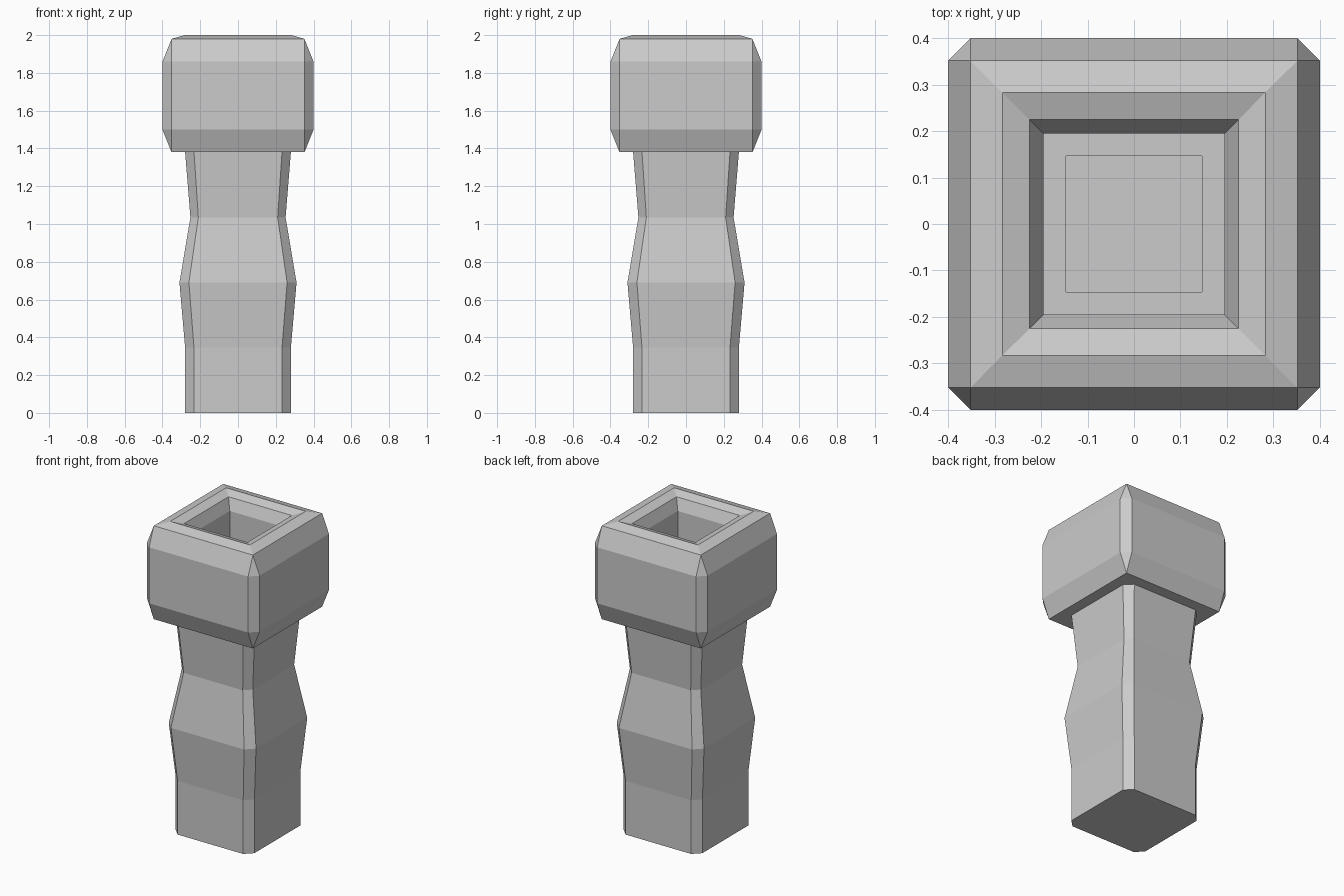
import bpy
import bmesh

if "Cube" in bpy.data.objects:
    bpy.data.objects.remove(bpy.data.objects["Cube"])


def loft(name, rings):
    """Stack chamfered square rings (z, half width, half flat length) into a capped solid."""
    bm = bmesh.new()
    loops = []
    for z, h, c in rings:
        pts = [(h, -c), (h, c), (c, h), (-c, h), (-h, c), (-h, -c), (-c, -h), (c, -h)]
        loops.append([bm.verts.new((x, y, z)) for x, y in pts])
    for a, b in zip(loops, loops[1:]):
        for i in range(8):
            j = (i + 1) % 8
            bm.faces.new((a[i], a[j], b[j], b[i]))
    bm.faces.new(loops[0][::-1])
    bm.faces.new(loops[-1])
    # square rings have doubled corners, so weld them
    bmesh.ops.remove_doubles(bm, verts=bm.verts[:], dist=0.0005)
    bmesh.ops.recalc_face_normals(bm, faces=bm.faces[:])
    mesh = bpy.data.meshes.new(name)
    bm.to_mesh(mesh)
    bm.free()
    obj = bpy.data.objects.new(name, mesh)
    bpy.context.collection.objects.link(obj)
    return obj


def square(z, h):
    return (z, h, h)


# wavy chamfered shaft
loft("shaft", [
    (0.0, 0.28, 0.233),
    (0.345, 0.28, 0.233),
    (0.69, 0.31, 0.26),
    (1.035, 0.252, 0.21),
    (1.38, 0.28, 0.233),
])

# bevelled head: outside, rim, then down into the hollow
loft("hollow_head", [
    square(1.38, 0.352),
    (1.50, 0.40, 0.352),
    (1.86, 0.40, 0.352),
    square(1.98, 0.352),
    square(2.0, 0.283),
    square(1.98, 0.225),
    square(1.908, 0.195),
    square(1.62, 0.195),
    square(1.62, 0.146),
    square(1.59, 0.146),
])
